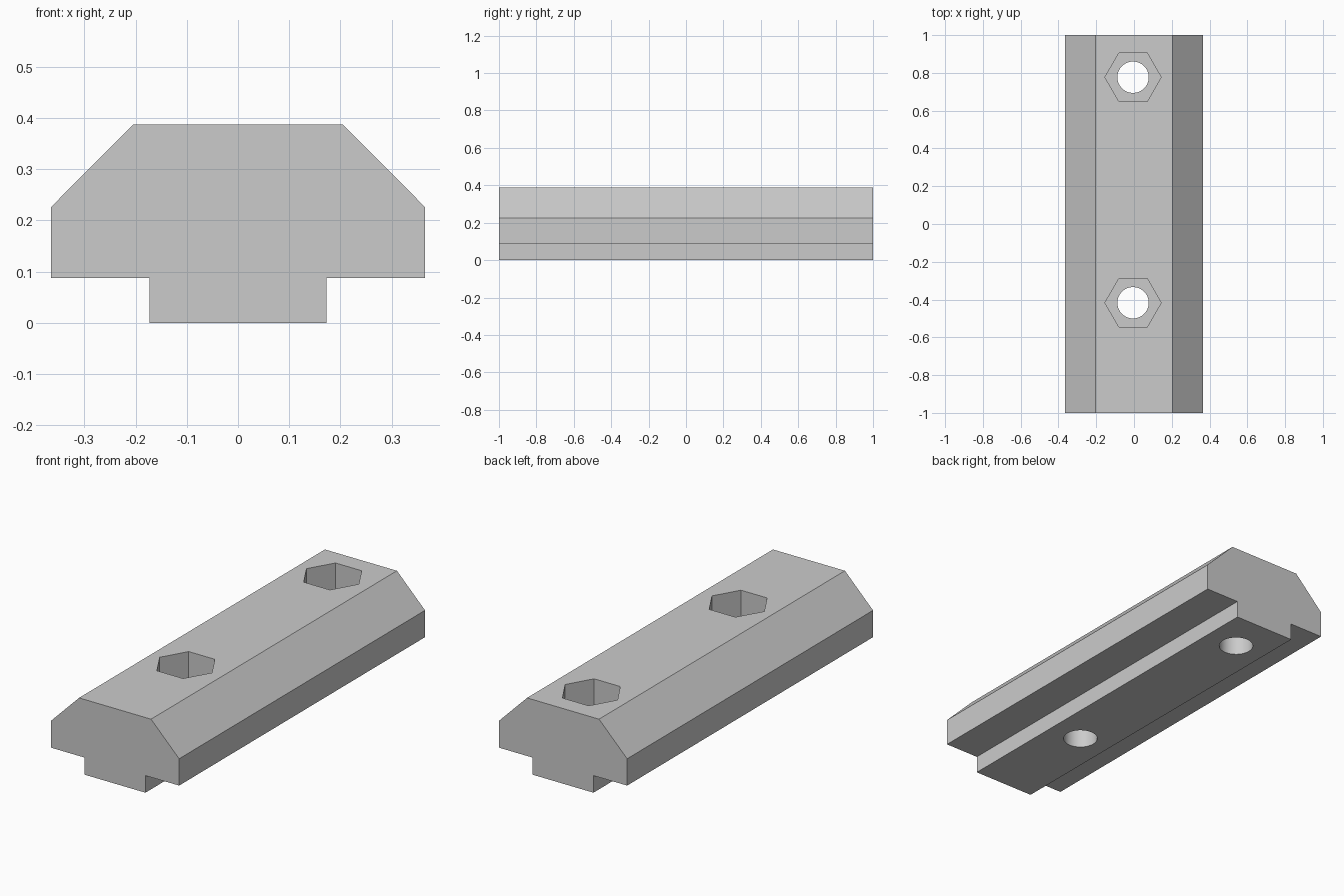
import bpy
import bmesh
import math
from mathutils import Matrix, Vector

default_cube = bpy.data.objects.get("Cube")
if default_cube:
    bpy.data.objects.remove(default_cube, do_unlink=True)

LENGTH, HEIGHT = 2.0, 0.387
POCKET_FLOOR = 0.19
HOLE_X = -0.005

# Single plain grey material
grey = bpy.data.materials.new("light_grey")
grey.use_nodes = True
colour = (0.6, 0.6, 0.6, 1.0)
grey.diffuse_color = colour
grey.node_tree.nodes["Principled BSDF"].inputs["Base Color"].default_value = colour


def add_object(name, bm):
    bmesh.ops.recalc_face_normals(bm, faces=bm.faces)
    mesh = bpy.data.meshes.new(name)
    bm.to_mesh(mesh)
    bm.free()
    mesh.materials.append(grey)
    obj = bpy.data.objects.new(name, mesh)
    bpy.context.collection.objects.link(obj)
    return obj


def prism_cutter(name, sides, radius, y, bottom, top):
    bm = bmesh.new()
    bmesh.ops.create_cone(
        bm, cap_ends=True, segments=sides, radius1=radius, radius2=radius,
        depth=top - bottom,
        # A corner of the hexagon points along x
        matrix=Matrix.Translation((HOLE_X, y, (top + bottom) / 2))
        @ Matrix.Rotation(math.radians(90), 4, "Z"))
    obj = add_object(name, bm)
    obj.hide_render = True
    return obj


# Rail body: mirrored T-shaped profile extruded along y
half = [(0.173, 0), (0.173, 0.088), (0.365, 0.088), (0.365, 0.226), (0.205, HEIGHT)]
profile = half + [(-x, z) for x, z in reversed(half)]
bm = bmesh.new()
end = bm.faces.new([bm.verts.new((x, -LENGTH / 2, z)) for x, z in profile])
extruded = bmesh.ops.extrude_face_region(bm, geom=[end], use_keep_orig=True)
new_verts = [g for g in extruded["geom"] if isinstance(g, bmesh.types.BMVert)]
bmesh.ops.translate(bm, verts=new_verts, vec=Vector((0, LENGTH, 0)))
body = add_object("slot_rail", bm)

# Bolt holes with hexagonal nut pockets
cutters = []
for label, y in (("front", -0.417), ("back", 0.777)):
    cutters.append(prism_cutter(label + "_nut_pocket", 6, 0.149, y, POCKET_FLOOR, HEIGHT + 0.1))
    cutters.append(prism_cutter(label + "_bolt_hole", 48, 0.083, y, -0.1, HEIGHT + 0.05))
for cutter in cutters:
    cut = body.modifiers.new(cutter.name, "BOOLEAN")
    cut.operation = "DIFFERENCE"
    cut.solver = "EXACT"
    cut.object = cutter

# Apply the cuts and remove the helpers
bpy.context.view_layer.update()
graph = bpy.context.evaluated_depsgraph_get()
finished = bpy.data.meshes.new_from_object(body.evaluated_get(graph))
body.modifiers.clear()
body.data = finished
finished.materials.clear()
finished.materials.append(grey)
for cutter in cutters:
    bpy.data.objects.remove(cutter, do_unlink=True)

# Smooth bores, crisp edges everywhere else
bpy.ops.object.select_all(action="DESELECT")
body.select_set(True)
bpy.context.view_layer.objects.active = body
bpy.ops.object.shade_smooth_by_angle(angle=math.radians(30))
